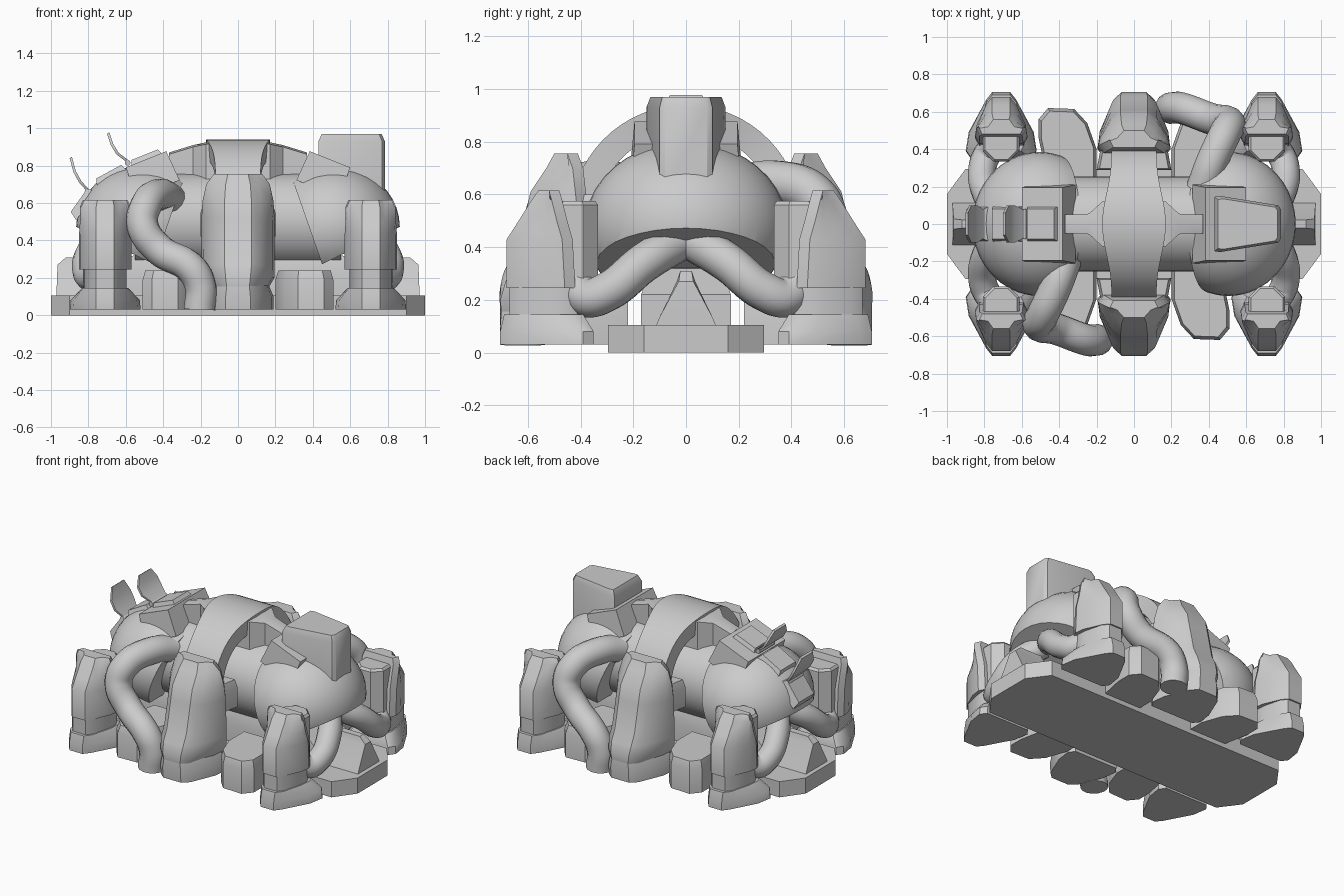
import bpy, bmesh, math
from mathutils import Vector, Matrix

if "Cube" in bpy.data.objects:
    bpy.data.objects.remove(bpy.data.objects["Cube"])


def finish(name, bm, angle=35):
    bmesh.ops.recalc_face_normals(bm, faces=bm.faces)
    me = bpy.data.meshes.new(name)
    bm.to_mesh(me)
    bm.free()
    ob = bpy.data.objects.new(name, me)
    bpy.context.collection.objects.link(ob)
    bpy.ops.object.select_all(action='DESELECT')
    ob.select_set(True)
    bpy.context.view_layer.objects.active = ob
    bpy.ops.object.shade_smooth_by_angle(angle=math.radians(angle))
    return ob


def loft(name, rings, angle=35):
    """Skin a list of equal-length point rings and cap both ends."""
    bm = bmesh.new()
    vs = [[bm.verts.new(p) for p in r] for r in rings]
    n = len(vs[0])
    for a, b in zip(vs, vs[1:]):
        for i in range(n):
            j = (i + 1) % n
            bm.faces.new((a[i], a[j], b[j], b[i]))
    bm.faces.new(vs[0])
    bm.faces.new(vs[-1])
    return finish(name, bm, angle)


def prism(name, outline, z0, z1, bevel=0.0, inset=0.92):
    """Vertical extrusion of a plan outline with an optional chamfered top."""
    c = sum((Vector(p) for p in outline), Vector((0, 0))) / len(outline)
    ring = lambda z, s: [(c.x + (x - c.x) * s, c.y + (y - c.y) * s, z) for x, y in outline]
    rings = [ring(z0, 1), ring(z1 - bevel, 1)]
    if bevel:
        rings.append(ring(z1, inset))
    return loft(name, rings)


def fan(cx, sx, sy, z, wi, wo, yi, yo):
    """Plan section that is wide inside and narrow and rounded outside."""
    half = [(wi * 0.85, yi), (wi, yi + 0.04), (wi * 0.85 + wo * 0.15, yi + (yo - yi) * 0.4),
            (wo, yo - 0.04), (wo * 0.6, yo)]
    pts = half + [(-x, y) for x, y in reversed(half)]
    return [(sx * cx + x, sy * y, z) for x, y in pts]


def tube(name, pts, r):
    cu = bpy.data.curves.new(name, 'CURVE')
    cu.dimensions = '3D'
    cu.bevel_depth = r
    cu.bevel_resolution = 5
    cu.resolution_u = 8
    cu.use_fill_caps = True
    sp = cu.splines.new('BEZIER')
    sp.bezier_points.add(len(pts) - 1)
    for b, p in zip(sp.bezier_points, pts):
        b.co = p
        b.handle_left_type = b.handle_right_type = 'AUTO'
    bpy.context.collection.objects.link(bpy.data.objects.new(name, cu))


def slab(name, loc, size, tilt, taper=1.0):
    """Box tilted about y whose top is tapered."""
    m = Matrix.Translation(loc) @ Matrix.Rotation(tilt, 4, 'Y')
    a, b, c = (s / 2 for s in size)
    ring = lambda z, s: [m @ Vector((x * a * s, y * b * s, z))
                         for x, y in ((-1, -1), (1, -1), (1, 1), (-1, 1))]
    return loft(name, [ring(-c, 1), ring(c, taper)])


# Base plate with chamfered corners
prism('base_plate', [(-1, -.16), (-.9, -.295), (.9, -.295), (1, -.16),
                     (1, .16), (.9, .295), (-.9, .295), (-1, .16)], 0, .105)
# Core under the hull
prism('hull_support', [(-.7, -.17), (.7, -.17), (.7, .17), (-.7, .17)], .1, .32, .1, .8)

# Barrel hull along x
loft('hull_barrel', [[(x, .255 * math.cos(t * math.tau / 32), .505 + .255 * math.sin(t * math.tau / 32))
                      for t in range(32)] for x in (-.55, .55)])

# Central arched band over the hull
band = []
for i in range(29):
    t = math.radians(10 + 160 * i / 28)
    w = .12 + .05 * max(0, math.sin(t)) ** 8
    band.append([(x, r * math.cos(t), .5 + r * math.sin(t))
                 for x, r in ((-w, .34), (w, .34), (w, .44), (-w, .44))])
loft('central_band', band)
# Ridge linking the band to both end shells
loft('top_ridge', [[(x, -w, .7), (x, w, .7), (x, w, z - .01), (x, 0, z), (x, -w, z - .01)]
                   for x, w, z in ((-.37, .05, .87), (-.24, .055, .91), (-.17, .12, .925),
                                   (.17, .12, .925), (.24, .055, .91), (.37, .05, .87))])

for sx in (-1, 1):
    # End dome, cut obliquely underneath
    bm = bmesh.new()
    bmesh.ops.create_uvsphere(bm, u_segments=40, v_segments=20, radius=1)
    bmesh.ops.transform(bm, verts=bm.verts, matrix=Matrix.Translation((sx * .505, 0, .475))
                        @ Matrix.Diagonal((.36, .385, .325, 1)))
    for co, no in (((sx * .38, 0, .24), (sx * .23, 0, -.48)), ((sx * .37, 0, .5), (-sx, 0, -.35))):
        g = bm.verts[:] + bm.edges[:] + bm.faces[:]
        cut = bmesh.ops.bisect_plane(bm, geom=g, plane_co=co, plane_no=no, clear_outer=True)
        bmesh.ops.holes_fill(bm, edges=[e for e in bm.edges if e.is_boundary])
    finish('end_dome', bm)
    # Raised shell plate over the dome
    slab('shell_plate', (sx * .46, 0, .755), (.25, .42, .17), sx * .38, .93)
    # Wedge at the end of the base
    loft('end_wedge', [[(sx * x0, -w, z), (sx * x1, -w * k, z), (sx * x1, w * k, z), (sx * x0, w, z)]
                       for x0, x1, w, k, z in ((.72, .97, .115, 1, .1), (.72, .97, .1, 1, .135),
                                               (.74, .965, .035, .8, .27), (.76, .92, .022, 1, .31))])

# Rear stack box
prism('rear_stack', [(.43, -.145), (.46, -.15), (.77, -.1), (.785, -.08),
                     (.785, .08), (.77, .1), (.46, .15), (.43, .145)], .6, .97, .04, .9)

# Hatch frames on the other dome, one closed lid and two open lids
for x, z, tilt in ((-.49, .835, -.38), (-.68, .745, -.5), (-.83, .6, -.95)):
    slab('hatch_frame', (x, 0, z), (.19, .2, .05), tilt, .8)
for path in ([(-.9, .84), (-.88, .765), (-.85, .71), (-.805, .66)],
             [(-.7, .97), (-.68, .91), (-.65, .86), (-.59, .815)]):
    loft('open_hatch_lid', [[(x, -w, z), (x, w, z), (x + .012, w, z + .008), (x + .012, -w, z + .008)]
                            for (x, z), w in zip(path, (.06, .1, .1, .07))])
    tube('hatch_hinge', [(path[-1][0], -.08, path[-1][1]), (path[-1][0], .08, path[-1][1])], .015)

for sy in (-1, 1):
    # Middle leg: foot and tall armoured shin
    loft('middle_foot', [fan(0, 1, sy, *p) for p in (
        (.03, .19, .11, .36, .70), (.1, .19, .11, .36, .705), (.16, .165, .1, .38, .70))])
    loft('middle_leg', [fan(0, 1, sy, *p) for p in (
        (.15, .165, .1, .36, .70), (.2, .195, .11, .36, .705), (.27, .195, .12, .36, .685),
        (.34, .195, .12, .36, .65), (.52, .195, .12, .37, .61), (.61, .19, .12, .38, .59),
        (.70, .17, .11, .39, .53), (.755, .13, .09, .41, .50))])
    # Knee bracket joining the middle leg to the band
    prism('middle_bracket', [(-.2, sy * .29), (.2, sy * .29), (.17, sy * .45), (-.17, sy * .45)],
          .42, .6, .05)
    for sx in (-1, 1):
        # Corner foot, ankle, shin armour and hip joint
        loft('corner_foot', [fan(.71, sx, sy, *p) for p in (
            (.03, .19, .08, .35, .705), (.08, .185, .08, .35, .705), (.145, .125, .08, .39, .69))])
        loft('corner_ankle', [fan(.71, sx, sy, *p) for p in (
            (.14, .115, .08, .41, .67), (.25, .115, .08, .41, .67))])
        loft('corner_shin', [fan(.71, sx, sy, *p) for p in (
            (.245, .14, .08, .42, .68), (.43, .14, .08, .43, .68), (.5, .135, .08, .45, .635),
            (.58, .135, .08, .47, .585), (.615, .12, .07, .48, .56))])
        prism('corner_joint', [(sx * .71 + .105 * math.cos((i + .5) * math.tau / 8),
                                sy * .43 + .105 * math.sin((i + .5) * math.tau / 8))
                               for i in range(8)], .24, .575, .015, .88)
        # Arm tube from under the dome to the corner leg
        tube('corner_arm', [(sx * .7, sy * .03, .42), (sx * .79, sy * .16, .34), (sx * .81, sy * .3, .23),
                            (sx * .78, sy * .38, .21), (sx * .71, sy * .44, .3)], .075)
        # Low support pad between the legs
        prism('support_pad', [(sx * x, sy * y) for x, y in (
            (.2, .22), (.2, .4), (.25, .54), (.32, .615), (.46, .62), (.51, .56), (.51, .46), (.46, .22))],
              .03, .24, .05, .9)

# Two hoses, related by a half turn
for s in (-1, 1):
    tube('hose', [(s * x, s * y, z) for x, y, z in (
        (.36, .18, .62), (.42, .34, .645), (.49, .49, .59), (.51, .54, .48),
        (.42, .56, .35), (.25, .62, .25), (.20, .62, .15), (.205, .62, .03))], .085)
